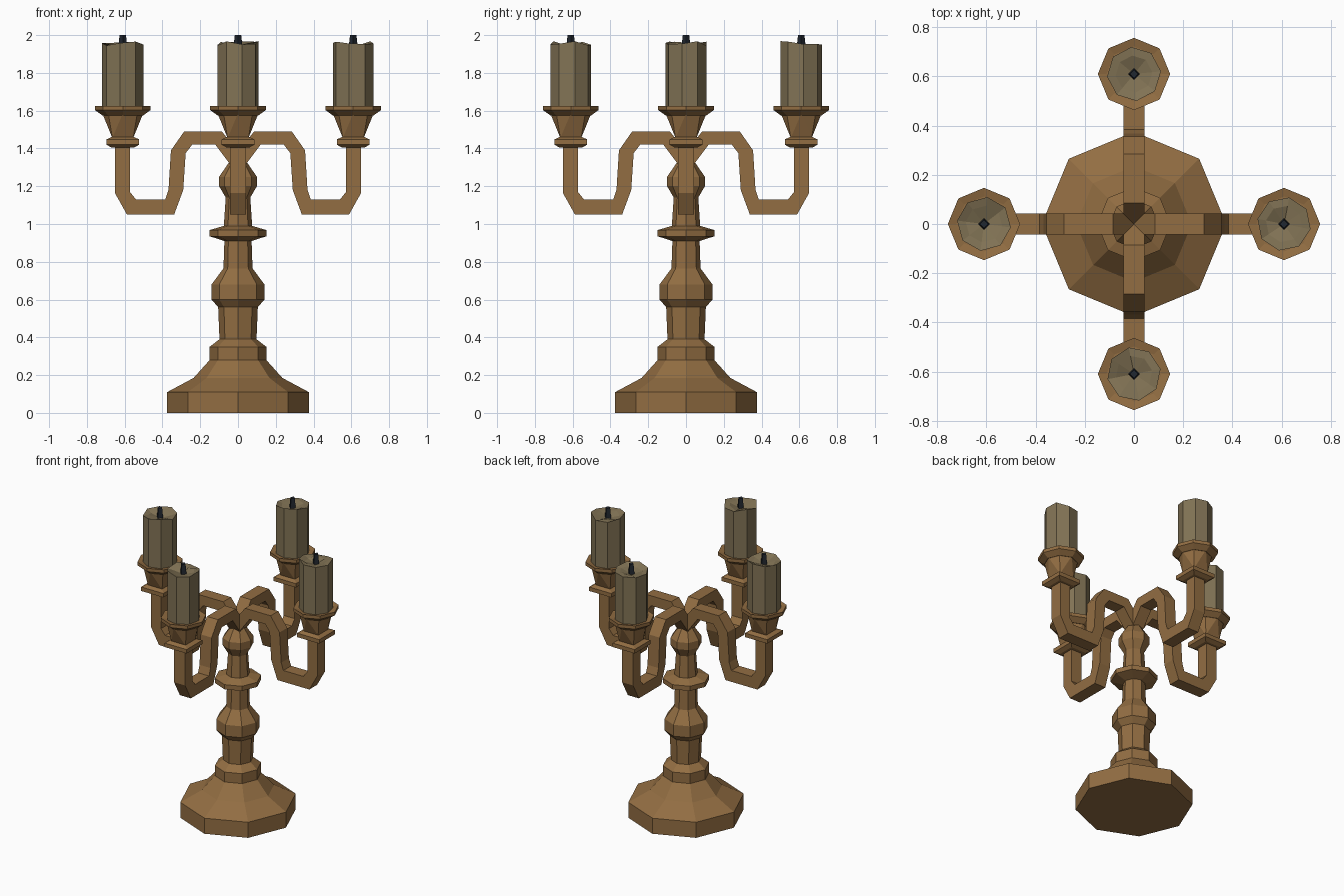
import bpy, bmesh, math, random
from mathutils import Matrix

if "Cube" in bpy.data.objects:
    bpy.data.objects.remove(bpy.data.objects["Cube"])

random.seed(4)


def material(name, rgb):
    m = bpy.data.materials.new(name)
    m.diffuse_color = (*rgb, 1)
    m.use_nodes = True
    m.node_tree.nodes["Principled BSDF"].inputs["Base Color"].default_value = m.diffuse_color
    return m


BRONZE = material("bronze", (0.29, 0.155, 0.055))
WAX = material("wax", (0.22, 0.17, 0.09))
CHAR = material("charred", (0.015, 0.02, 0.028))


def finish(bm, name, mat, place=None):
    bmesh.ops.recalc_face_normals(bm, faces=bm.faces)
    me = bpy.data.meshes.new(name)
    bm.to_mesh(me)
    bm.free()
    me.materials.append(mat)
    ob = bpy.data.objects.new(name, me)
    bpy.context.collection.objects.link(ob)
    if place is not None:
        ob.matrix_world = place
    return ob


def ring(bm, r, z, n, turn=0.0, jitter=0.0):
    return [bm.verts.new((r * math.cos(turn + math.tau * i / n),
                          r * math.sin(turn + math.tau * i / n),
                          z + random.uniform(-jitter, jitter))) for i in range(n)]


def bridge(bm, a, b):
    n = len(a)
    for i in range(n):
        bm.faces.new((a[i], a[(i + 1) % n], b[(i + 1) % n], b[i]))


def lathe(name, profile, n, mat, turn=0.0, place=None):
    bm = bmesh.new()
    rings = [ring(bm, r, z, n, turn) for r, z in profile]
    for a, b in zip(rings, rings[1:]):
        bridge(bm, a, b)
    bm.faces.new(rings[0])
    bm.faces.new(rings[-1])
    return finish(bm, name, mat, place)


# Base and turned stem
lathe("stem", [(0.375, 0), (0.375, 0.11), (0.235, 0.185), (0.15, 0.28), (0.15, 0.35),
               (0.098, 0.39), (0.105, 0.56), (0.14, 0.60), (0.14, 0.68), (0.077, 0.765),
               (0.072, 0.91), (0.15, 0.935), (0.15, 0.968), (0.075, 0.99), (0.065, 1.14),
               (0.10, 1.20), (0.10, 1.25), (0.045, 1.33)], 8, BRONZE)

# Arm side profile: upper/outer edge and lower/inner edge, as (distance, z)
UPPER = [(0, 1.38), (0.085, 1.49), (0.285, 1.49), (0.355, 1.39), (0.368, 1.18),
         (0.385, 1.13), (0.54, 1.13), (0.572, 1.17), (0.572, 1.42)]
LOWER = [(0, 1.26), (0.12, 1.42), (0.243, 1.42), (0.277, 1.375), (0.29, 1.18),
         (0.338, 1.05), (0.588, 1.05), (0.652, 1.165), (0.652, 1.42)]


def arm(place):
    bm = bmesh.new()
    h = 0.043
    sections = [[bm.verts.new(p) for p in ((u, -h, uz), (u, h, uz), (l, h, lz), (l, -h, lz))]
                for (u, uz), (l, lz) in zip(UPPER, LOWER)]
    for a, b in zip(sections, sections[1:]):
        bridge(bm, a, b)
    bm.faces.new(sections[0])
    bm.faces.new(sections[-1])
    finish(bm, "arm", BRONZE, place)


def cup(place):
    # Square collar under the cup
    s = math.sqrt(2)
    lathe("cup_collar", [(0.06 * s, 1.405), (0.087 * s, 1.42), (0.087 * s, 1.448),
                         (0.06 * s, 1.46)], 4, BRONZE, math.pi / 4, place)
    # Body blends from a square to an octagon
    bm = bmesh.new()
    ring(bm, 0.055 * s, 1.455, 4, math.pi / 4)
    ring(bm, 0.108, 1.585, 8)
    bmesh.ops.convex_hull(bm, input=bm.verts)
    finish(bm, "cup_body", BRONZE, place)
    lathe("cup_rim", [(0.108, 1.575), (0.147, 1.603), (0.147, 1.626), (0.112, 1.618)],
          8, BRONZE, 0, place)


def candle(place):
    # Uneven melted top sinking toward the wick
    bm = bmesh.new()
    turn = random.uniform(-0.2, 0.2)
    low = ring(bm, 0.11, 1.60, 8, turn)
    top = ring(bm, 0.11, 1.955, 8, turn, 0.013)
    pool = ring(bm, 0.075, 1.947, 8, turn, 0.01)
    bridge(bm, low, top)
    bridge(bm, top, pool)
    mid = bm.verts.new((0, 0, 1.925))
    for i in range(8):
        bm.faces.new((pool[i], pool[(i + 1) % 8], mid))
    bm.faces.new(low)
    finish(bm, "candle", WAX, place)
    lathe("wick", [(0.025, 1.92), (0.022, 1.955), (0.017, 2.0)], 4, CHAR, 0, place)


# Four matching branches
for k in range(4):
    spin = Matrix.Rotation(k * math.pi / 2, 4, 'Z')
    tip = spin @ Matrix.Translation((0.61, 0, 0))
    arm(spin)
    cup(tip)
    candle(tip)
